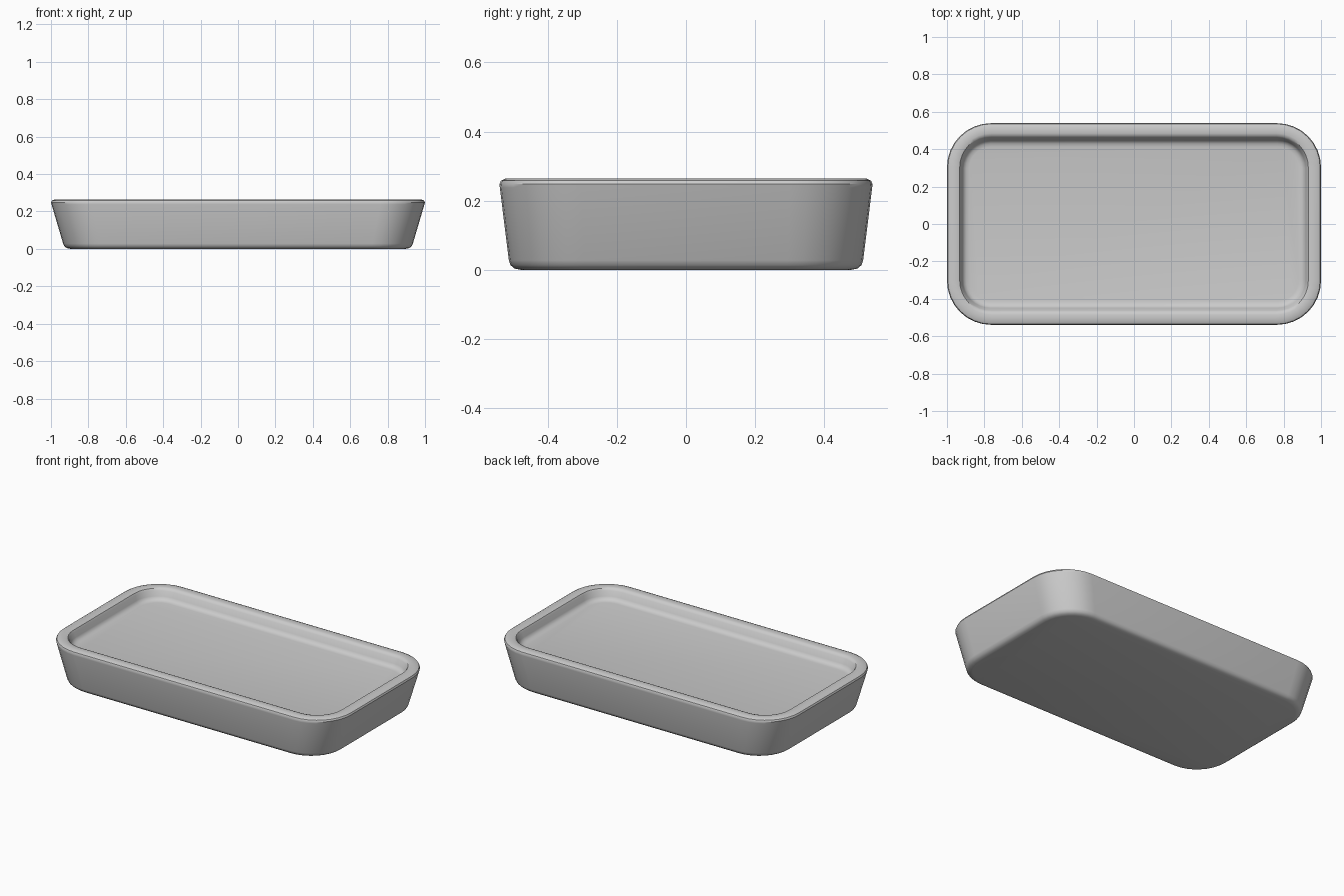
import bpy, bmesh, math

if "Cube" in bpy.data.objects:
    bpy.data.objects.remove(bpy.data.objects["Cube"])

CORNER_STEPS = 8


def rounded_loop(bm, hx, hy, r, z):
    verts = []
    for i, (sx, sy) in enumerate(((1, 1), (-1, 1), (-1, -1), (1, -1))):
        for k in range(CORNER_STEPS + 1):
            a = math.pi / 2 * (i + k / CORNER_STEPS)
            verts.append(bm.verts.new((sx * (hx - r) + r * math.cos(a),
                                       sy * (hy - r) + r * math.sin(a), z)))
    return verts


# Cross-section from the underside, up the wall, over the rim, to the inner floor:
# half length, half width, corner radius, height
sections = [
    (0.895, 0.475, 0.180, 0.000),
    (0.915, 0.495, 0.200, 0.004),
    (0.928, 0.507, 0.212, 0.014),
    (0.935, 0.512, 0.217, 0.028),
    (0.997, 0.538, 0.235, 0.238),
    (1.000, 0.539, 0.236, 0.248),
    (0.995, 0.535, 0.232, 0.258),
    (0.980, 0.520, 0.217, 0.265),
    (0.945, 0.485, 0.182, 0.265),
    (0.932, 0.472, 0.169, 0.261),
    (0.925, 0.462, 0.160, 0.250),
    (0.917, 0.449, 0.150, 0.220),
    (0.910, 0.442, 0.143, 0.208),
    (0.897, 0.429, 0.130, 0.200),
    (0.880, 0.412, 0.113, 0.197),
]

# Tray shell
bm = bmesh.new()
loops = [rounded_loop(bm, *s) for s in sections]
for lo, hi in zip(loops, loops[1:]):
    n = len(lo)
    for i in range(n):
        j = (i + 1) % n
        bm.faces.new((lo[i], lo[j], hi[j], hi[i]))
bm.faces.new(list(reversed(loops[0])))
bm.faces.new(loops[-1])
bmesh.ops.recalc_face_normals(bm, faces=bm.faces[:])

mesh = bpy.data.meshes.new("tray")
bm.to_mesh(mesh)
bm.free()
tray = bpy.data.objects.new("tray", mesh)
bpy.context.collection.objects.link(tray)

# Smooth shading with sharp edges kept
bpy.context.view_layer.objects.active = tray
tray.select_set(True)
bpy.ops.object.shade_smooth_by_angle(angle=math.radians(35))
